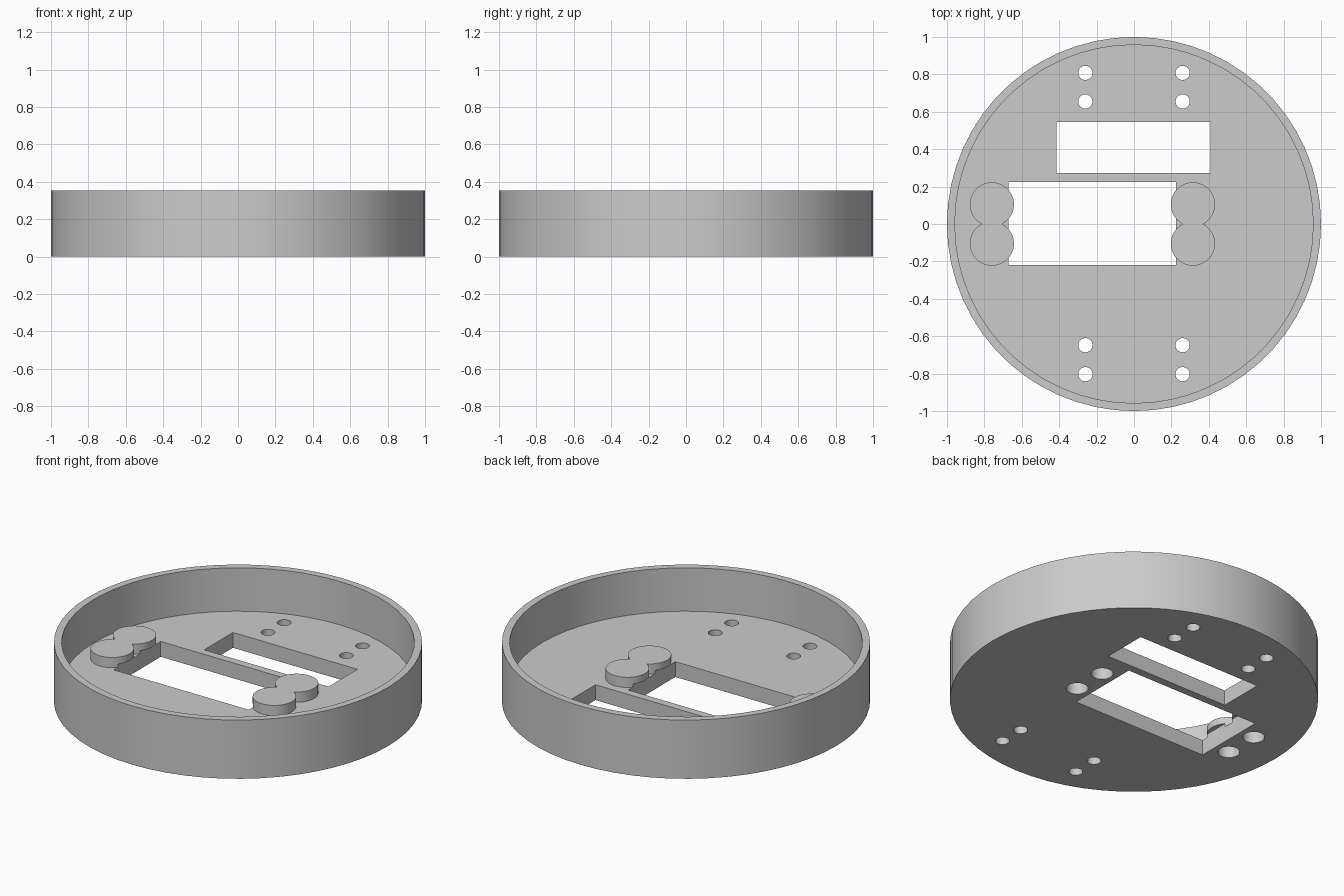
import bpy

# Remove the default object only
default = bpy.data.objects.get("Cube")
if default:
    bpy.data.objects.remove(default, do_unlink=True)

HEIGHT, FLOOR, BOSS_TOP = 0.352, 0.092, 0.153
OVERHANG = 0.112        # underside of the bosses where they reach over the opening

grey = bpy.data.materials.new("plain grey")
grey.use_nodes = True
colour = (0.6, 0.6, 0.6, 1)
grey.diffuse_color = colour
grey.node_tree.nodes["Principled BSDF"].inputs["Base Color"].default_value = colour


def cylinder(name, x, y, radius, z0, z1, sides=32):
    bpy.ops.mesh.primitive_cylinder_add(vertices=sides, radius=radius, depth=z1 - z0,
                                        location=(x, y, (z0 + z1) / 2))
    bpy.context.object.name = name
    return bpy.context.object


def box(name, x0, x1, y0, y1, z0, z1):
    bpy.ops.mesh.primitive_cube_add(size=1, location=((x0 + x1) / 2, (y0 + y1) / 2, (z0 + z1) / 2))
    ob = bpy.context.object
    ob.name = name
    ob.scale = (x1 - x0, y1 - y0, z1 - z0)
    return ob


def combine(base, other, operation):
    """Apply a boolean to base and discard the helper solid."""
    other.hide_render = True
    bpy.context.view_layer.update()
    mod = base.modifiers.new("combine", 'BOOLEAN')
    mod.operation, mod.solver, mod.object = operation, 'EXACT', other
    bpy.ops.object.select_all(action='DESELECT')
    base.select_set(True)
    bpy.context.view_layer.objects.active = base
    bpy.ops.object.modifier_apply(modifier=mod.name)
    bpy.data.objects.remove(other, do_unlink=True)


# Round tray with a thin rim
tray = cylinder("round_tray", 0, 0, 1, 0, HEIGHT, 60)
combine(tray, cylinder("tray_hollow", 0, 0, 0.958, FLOOR, HEIGHT + 0.1, 60), 'DIFFERENCE')

# Paired round bosses at each end of the large opening
pairs = [(x, y) for x in (-0.76, 0.315) for y in (-0.105, 0.105)]
for x, y in pairs:
    combine(tray, cylinder("boss", x, y, 0.118, FLOOR / 2, BOSS_TOP, 48), 'UNION')

# Large opening, which undercuts the bosses, and the narrow slot behind it
combine(tray, box("large_opening", -0.67, 0.225, -0.22, 0.225, -0.1, OVERHANG), 'DIFFERENCE')
combine(tray, box("narrow_slot", -0.415, 0.41, 0.272, 0.545, -0.1, 0.2), 'DIFFERENCE')

# Blind holes under the bosses
for x, y in pairs:
    combine(tray, cylinder("blind_hole", x, y, 0.06, -0.1, 0.125), 'DIFFERENCE')

# Small through holes near the front and back
for x in (-0.26, 0.26):
    for y in (-0.803, -0.648, 0.655, 0.808):
        combine(tray, cylinder("small_hole", x, y, 0.038, -0.1, 0.2), 'DIFFERENCE')

# Finish
tray.data.materials.clear()
tray.data.materials.append(grey)
for face in tray.data.polygons:
    face.material_index = 0
tray.select_set(True)
bpy.context.view_layer.objects.active = tray
bpy.ops.object.shade_smooth_by_angle(angle=0.5)
